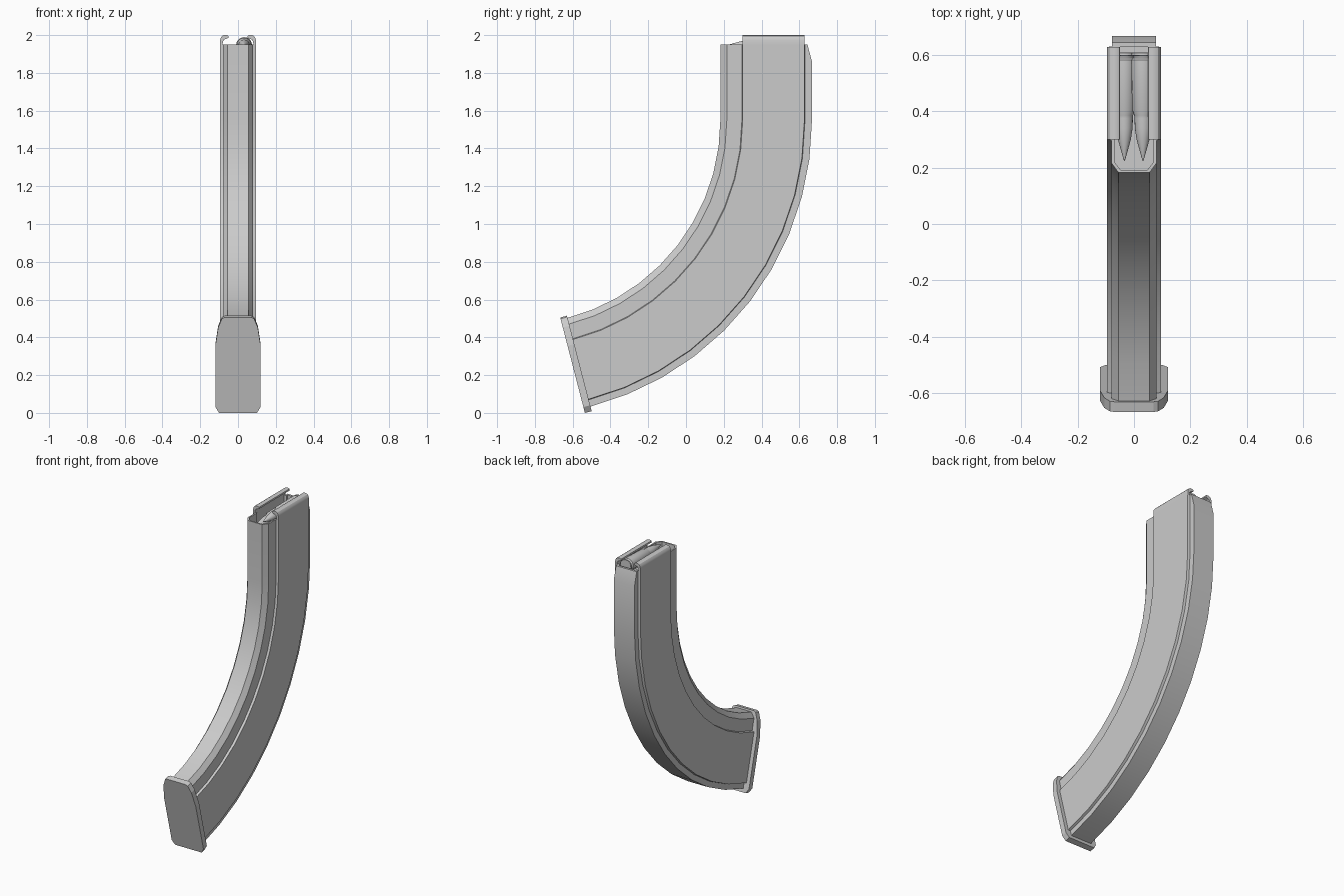
import bpy, bmesh
from math import radians, sin, cos, pi

if "Cube" in bpy.data.objects:
    bpy.data.objects.remove(bpy.data.objects["Cube"])

CY, CZ, END = -0.90, 1.55, radians(75.5)   # bend centre (y, z) and sweep angle


def finish(name, bm, smooth=True):
    bmesh.ops.recalc_face_normals(bm, faces=bm.faces)
    me = bpy.data.meshes.new(name)
    bm.to_mesh(me)
    bm.free()
    ob = bpy.data.objects.new(name, me)
    bpy.context.collection.objects.link(ob)
    if smooth:
        bpy.ops.object.select_all(action='DESELECT')
        ob.select_set(True)
        bpy.context.view_layer.objects.active = ob
        bpy.ops.object.shade_smooth_by_angle(angle=radians(30))
    return ob


def loft(name, rings, smooth=True):
    """Skin a list of closed rings and cap both ends."""
    bm = bmesh.new()
    vs = [[bm.verts.new(p) for p in r] for r in rings]
    for a, b in zip(vs, vs[1:]):
        n = len(a)
        for i in range(n):
            j = (i + 1) % n
            bm.faces.new((a[i], a[j], b[j], b[i]))
    bm.faces.new(vs[0])
    bm.faces.new(vs[-1])
    return finish(name, bm, smooth)


def mirrored(half):
    return half + [(-x, r) for x, r in reversed(half)]


def straight(profile, z, limit=9):
    return [(x, CY + min(r, limit), z) for x, r in profile]


def bent(profile, a, push=0.0):
    """Profile turned by angle a about the bend centre, pushed along the path."""
    return [(x, CY + r * cos(a) - push * sin(a), CZ - r * sin(a) - push * cos(a))
            for x, r in profile]


# Curved hollow body: profile is (half width, distance from bend centre)
outer = mirrored([(0.055, 1.082), (0.08, 1.116), (0.08, 1.196), (0.095, 1.2),
                  (0.095, 1.527), (0.078, 1.53), (0.078, 1.567)])
inner = mirrored([(0.048, 1.092), (0.07, 1.121), (0.07, 1.206), (0.083, 1.211),
                  (0.083, 1.512), (0.066, 1.516), (0.066, 1.528)])
rings = [straight(inner, 1.82), straight(inner, 1.95),
         straight(outer, 1.95, 1.543), straight(outer, 1.86)]
STEPS = 10
rings += [bent(outer, END * i / STEPS) for i in range(STEPS + 1)]
loft("magazine_body", rings)

# Base plate closing the lower end
plate = mirrored([(0.07, 1.07), (0.085, 1.077), (0.105, 1.125), (0.12, 1.225),
                  (0.12, 1.56), (0.10, 1.592)])
loft("base_plate", [bent(plate, END, -0.002), bent(plate, END, 0.035)], False)

# Curled feed lips along both upper edges
lip = [(0.095, 1.945), (0.095, 1.972), (0.092, 1.985), (0.085, 1.995), (0.074, 2.0),
       (0.058, 2.0), (0.051, 1.996), (0.049, 1.986), (0.06, 1.981), (0.072, 1.977),
       (0.08, 1.967), (0.082, 1.945)]
for side, s in (("left", -1), ("right", 1)):
    loft("feed_lip_" + side,
         [[(s * x, y, z) for x, z in lip] for y in (0.299, 0.628)])

# Two staggered rounds: (y, radius) profile turned about the y axis
round_profile = [(0.608, 0.037), (0.606, 0.04), (0.598, 0.04), (0.596, 0.034),
                 (0.589, 0.034), (0.582, 0.042), (0.405, 0.039), (0.385, 0.031),
                 (0.375, 0.030), (0.34, 0.029), (0.30, 0.023), (0.26, 0.012),
                 (0.232, 0.004), (0.224, 0.001)]
N = 20
for name, cx, cz in (("upper_round", 0.032, 1.947), ("lower_round", -0.034, 1.89)):
    loft(name, [[(cx + r * cos(2 * pi * i / N), y, cz + r * sin(2 * pi * i / N))
                 for i in range(N)] for y, r in round_profile])
